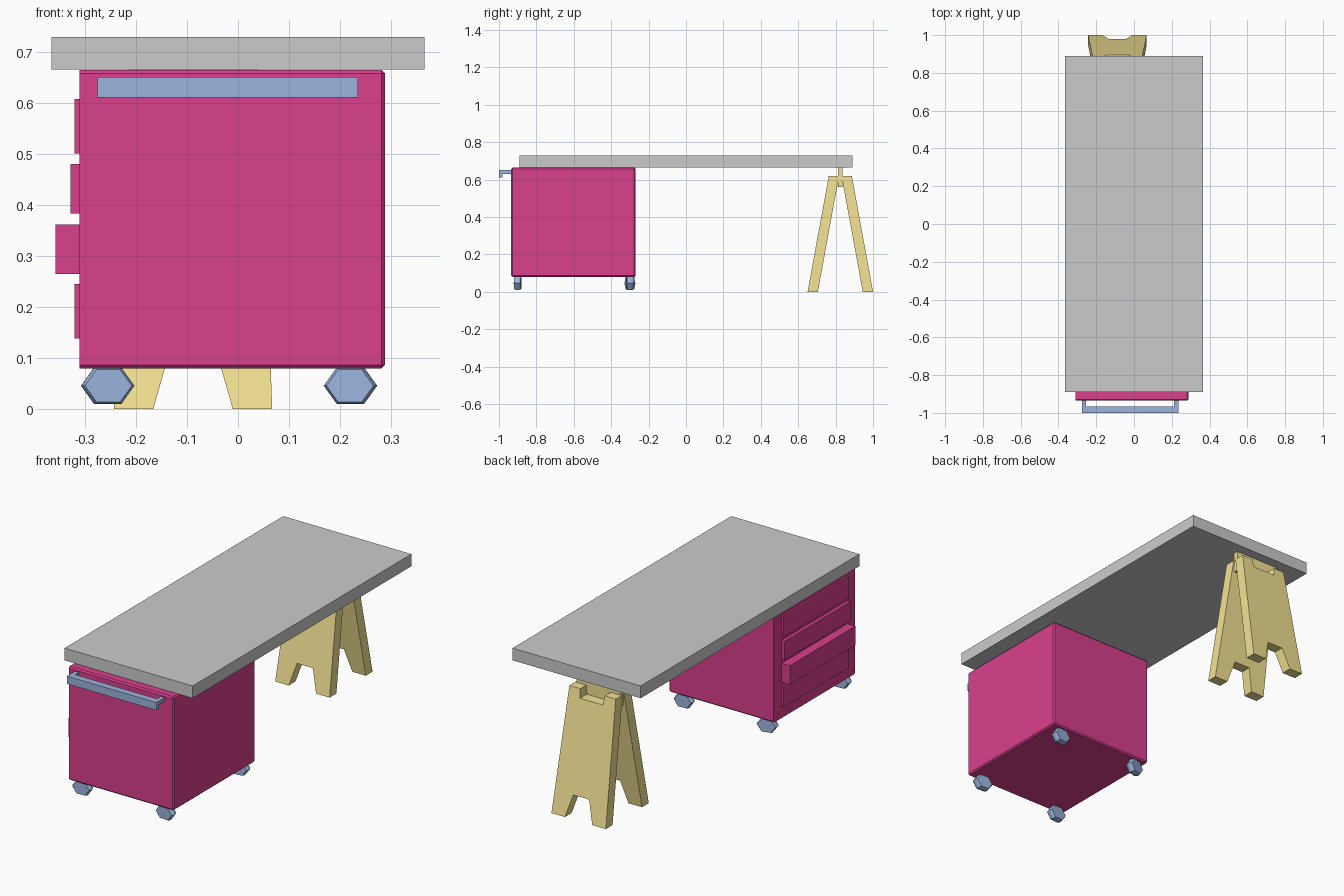
import bpy, bmesh
from math import cos, sin, pi, radians
from mathutils import Matrix

if "Cube" in bpy.data.objects:
    bpy.data.objects.remove(bpy.data.objects["Cube"])


def material(name, rgb):
    m = bpy.data.materials.new(name)
    m.diffuse_color = (*rgb, 1)
    m.use_nodes = True
    m.node_tree.nodes["Principled BSDF"].inputs["Base Color"].default_value = m.diffuse_color
    return m


RED = material("red_paint", (0.70, 0.05, 0.27))
BLUE = material("blue_metal", (0.33, 0.46, 0.73))
YELLOW = material("yellow_wood", (0.90, 0.76, 0.29))


def finish(name, bm, mat=None):
    bmesh.ops.recalc_face_normals(bm, faces=bm.faces)
    me = bpy.data.meshes.new(name)
    bm.to_mesh(me)
    bm.free()
    ob = bpy.data.objects.new(name, me)
    bpy.context.collection.objects.link(ob)
    if mat:
        me.materials.append(mat)
    return ob


def box_bm(x, y, z):
    bm = bmesh.new()
    bmesh.ops.create_cube(bm, size=1)
    for v in bm.verts:
        for i, (lo, hi) in enumerate((x, y, z)):
            v.co[i] = hi if v.co[i] > 0 else lo
    return bm


def box(name, x, y, z, mat=None):
    return finish(name, box_bm(x, y, z), mat)


def loft(name, rings, mat):
    # Closed solid through rings with equal point counts
    bm = bmesh.new()
    vs = [[bm.verts.new(p) for p in ring] for ring in rings]
    n = len(vs[0])
    bm.faces.new(vs[0])
    bm.faces.new(vs[-1])
    for a, b in zip(vs, vs[1:]):
        for i in range(n):
            j = (i + 1) % n
            bm.faces.new((a[i], a[j], b[j], b[i]))
    return finish(name, bm, mat)


# Table top
box("table_top", (-0.365, 0.365), (-0.89, 0.89), (0.665, 0.728))

# Cabinet body, chamfered everywhere but around the drawer side
bm = box_bm((-0.31, 0.288), (-0.935, -0.27), (0.08, 0.664))
edges = [e for e in bm.edges if max(v.co.x for v in e.verts) > 0]
bmesh.ops.bevel(bm, geom=edges, offset=0.007, segments=1, affect='EDGES')
finish("cabinet_body", bm, RED)

# Drawer fronts, one pulled out
for i, (x, z0, z1) in enumerate([(-0.32, 0.50, 0.607), (-0.328, 0.383, 0.48),
                                 (-0.357, 0.265, 0.362), (-0.32, 0.138, 0.245)]):
    box(f"drawer_{i + 1}", (x, -0.29), (-0.87, -0.335), (z0, z1), RED)

# Push handle: folded bar and two arms
prof = [(-1.0, 0.61), (-0.98, 0.61), (-0.98, 0.63), (-0.965, 0.63),
        (-0.965, 0.65), (-1.0, 0.65)]
loft("handle_bar", [[(x, y, z) for y, z in prof] for x in (-0.275, 0.235)], BLUE)
for side, x in (("left", -0.275), ("right", 0.213)):
    box(f"handle_arm_{side}", (x, x + 0.022), (-0.97, -0.93), (0.63, 0.65), BLUE)

# Six-sided caster wheels
for name, x, y, turn in (("front_left", -0.255, -0.90, 4), ("front_right", 0.22, -0.90, -3),
                         ("back_left", -0.255, -0.30, 15), ("back_right", 0.22, -0.30, 5)):
    rings = [[(r * cos(k * pi / 3), d, 0.8 * r * sin(k * pi / 3)) for k in range(6)]
             for r, d in ((0.046, -0.018), (0.052, -0.006), (0.052, 0.006), (0.046, 0.018))]
    wheel = loft(f"wheel_{name}", rings, BLUE)
    wheel.data.transform(Matrix.Translation((x, y, 0.046)) @ Matrix.Rotation(radians(turn), 4, 'Z'))

# Trestle: two leaning H-shaped boards, notched top and bottom
half = [(0.155, 0), (0.132, 0.62), (0.07, 0.62), (0.065, 0.575)]
inner = [(0.045, 0.115), (0.078, 0)]
CX, CY = -0.088, 0.825
right = half[::1]
left = [(-x, z) for x, z in half[::-1]]
outline = [inner[1]] + right + left + [(-inner[1][0], 0), (-inner[0][0], 0.115), inner[0]]
for name, s in (("front", -1), ("back", 1)):
    rings = [[(CX + x, CY + s * (d - 0.183 * z), z) for x, z in outline]
             for d in (0.12, 0.175)]
    loft(f"trestle_board_{name}", rings, YELLOW)

# Trestle crossbar carrying the table top
box("trestle_crossbar", (CX - 0.125, CX + 0.125), (CY - 0.013, CY + 0.013), (0.56, 0.665), YELLOW)
